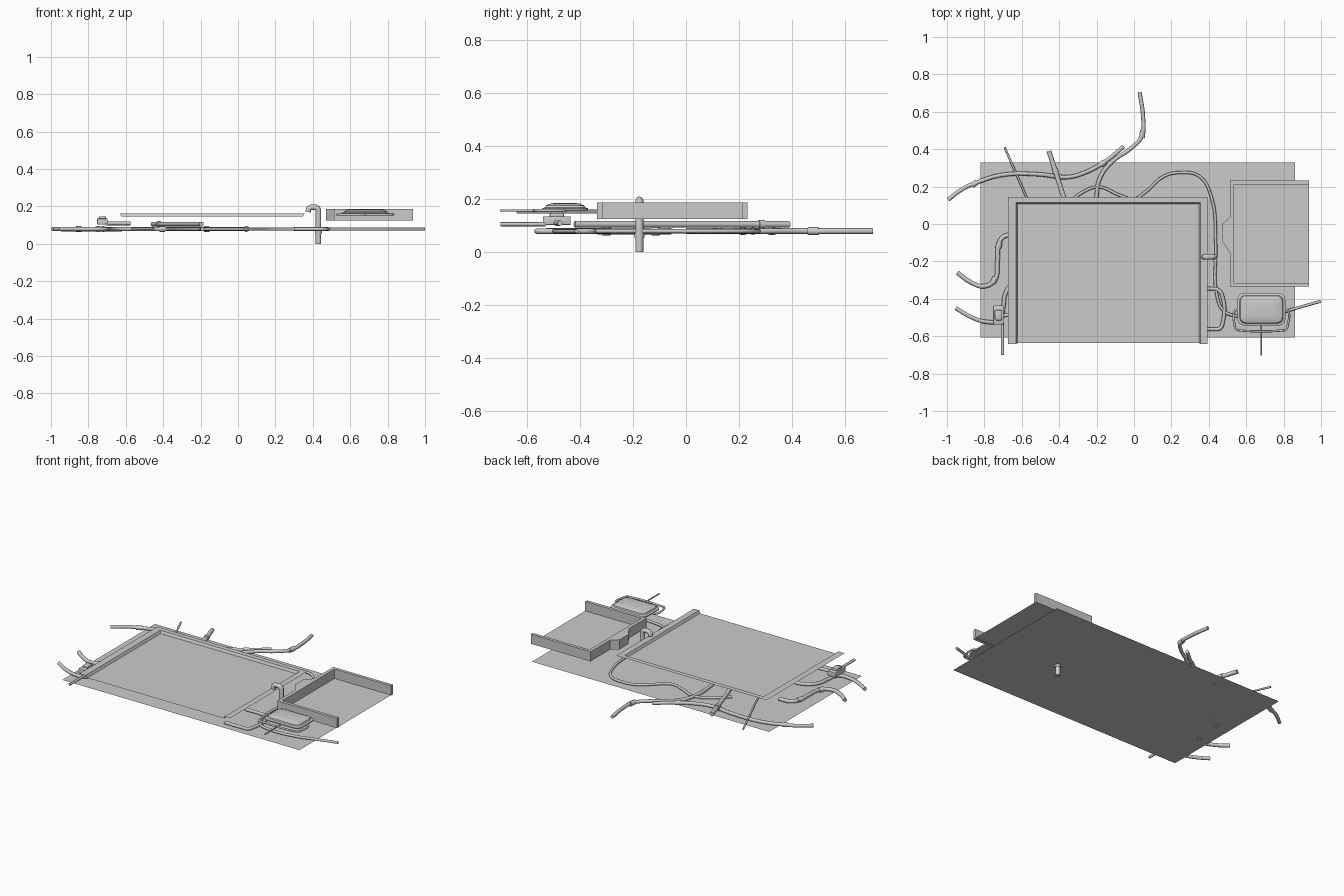
import bpy, bmesh
from mathutils import Vector
from math import pi

if "Cube" in bpy.data.objects:
    bpy.data.objects.remove(bpy.data.objects["Cube"])


def finish(name, bm, smooth=False):
    me = bpy.data.meshes.new(name)
    bmesh.ops.recalc_face_normals(bm, faces=bm.faces)
    bm.to_mesh(me)
    bm.free()
    ob = bpy.data.objects.new(name, me)
    bpy.context.collection.objects.link(ob)
    if smooth:
        for p in me.polygons:
            p.use_smooth = True
    return ob


def sheet(name, x0, x1, y0, y1, z):
    bm = bmesh.new()
    bm.faces.new([bm.verts.new(v) for v in
                  ((x0, y0, z), (x1, y0, z), (x1, y1, z), (x0, y1, z))])
    return finish(name, bm)


def box(name, x0, x1, y0, y1, z0, z1, bevel=0.0):
    bm = bmesh.new()
    bmesh.ops.create_cube(bm, size=1)
    for v in bm.verts:
        v.co = ((x0 + x1) / 2 + v.co.x * (x1 - x0),
                (y0 + y1) / 2 + v.co.y * (y1 - y0),
                (z0 + z1) / 2 + v.co.z * (z1 - z0))
    if bevel:
        bmesh.ops.bevel(bm, geom=bm.edges[:], offset=bevel, segments=2,
                        affect='EDGES', profile=0.5)
    return finish(name, bm)


def tube(name, pts, r, z=0.079, smooth=True, cyclic=False, res=5):
    """Round cable through 2D points (at height z) or 3D points."""
    cu = bpy.data.curves.new(name, 'CURVE')
    cu.dimensions = '3D'
    cu.bevel_depth = r
    cu.bevel_resolution = 2
    cu.use_fill_caps = True
    cu.resolution_u = res
    sp = cu.splines.new('BEZIER')
    sp.bezier_points.add(len(pts) - 1)
    for bp, p in zip(sp.bezier_points, pts):
        bp.co = p if len(p) == 3 else (p[0], p[1], z)
        bp.handle_left_type = bp.handle_right_type = 'AUTO' if smooth else 'VECTOR'
    sp.use_cyclic_u = cyclic
    ob = bpy.data.objects.new(name, cu)
    bpy.context.collection.objects.link(ob)
    return ob


def collar(name, a, b, r, z=0.079):
    return tube(name, [a, b], r, z, smooth=False, res=1)


# ground sheet under all the cables
sheet("base_sheet", -0.82, 0.86, -0.607, 0.33, 0.068)

# main panel: flat flange, sloped wall, sunken floor, open at the front
bm = bmesh.new()
rows = []
for x0, x1, y0, y1, z in ((-0.673, 0.393, -0.642, 0.145, 0.161),
                          (-0.63, 0.355, -0.642, 0.114, 0.161),
                          (-0.622, 0.347, -0.637, 0.106, 0.145)):
    rows.append([bm.verts.new(v) for v in
                 ((x0, y0, z), (x0, y1, z), (x1, y1, z), (x1, y0, z))])
for a, b in zip(rows, rows[1:]):
    for i in range(3):
        bm.faces.new((a[i], a[i + 1], b[i + 1], b[i]))
bm.faces.new(rows[-1])
finish("main_panel", bm)

# side tray: U-shaped wall with a bump on its left side, plus a floor
outline = [(0.935, -0.335), (0.513, -0.335), (0.513, -0.155), (0.47, -0.09),
           (0.47, 0.0), (0.513, 0.035), (0.513, 0.232), (0.935, 0.232),
           (0.935, 0.212), (0.535, 0.212), (0.535, -0.315), (0.935, -0.315)]
bm = bmesh.new()
face = bm.faces.new([bm.verts.new((x, y, 0.125)) for x, y in outline])
ext = bmesh.ops.extrude_face_region(bm, geom=[face])
for v in ext["geom"]:
    if isinstance(v, bmesh.types.BMVert):
        v.co.z = 0.187
finish("tray_wall", bm)
sheet("tray_floor", 0.52, 0.935, -0.33, 0.225, 0.127)

# domed pad: stacked rounded rectangles
bm = bmesh.new()


def ring(hx, hy, z, c):
    from math import cos, sin
    vs = []
    for k, (sx, sy) in enumerate(((1, 1), (-1, 1), (-1, -1), (1, -1))):
        for i in range(5):
            a = k * pi / 2 + i * pi / 8
            vs.append(bm.verts.new((0.681 + sx * (hx - c) + c * cos(a),
                                    -0.456 + sy * (hy - c) + c * sin(a), z)))
    return vs


rings = [ring(*p) for p in ((0.115, 0.074, 0.156, 0.03), (0.128, 0.087, 0.158, 0.035),
                            (0.128, 0.087, 0.165, 0.035), (0.116, 0.075, 0.169, 0.03),
                            (0.112, 0.072, 0.176, 0.03), (0.095, 0.056, 0.183, 0.028),
                            (0.06, 0.03, 0.186, 0.02))]
for a, b in zip(rings, rings[1:]):
    for i in range(20):
        j = (i + 1) % 20
        bm.faces.new((a[i], a[j], b[j], b[i]))
bm.faces.new(rings[0])
bm.faces.new(rings[-1])
finish("pad", bm, True)

# wire bracket around the pad and its front pin
tube("pad_bracket", [(0.556, -0.455), (0.541, -0.462), (0.538, -0.54), (0.546, -0.562),
                     (0.57, -0.569), (0.79, -0.569), (0.814, -0.562), (0.822, -0.54),
                     (0.822, -0.462), (0.808, -0.455)], 0.006, 0.157)
tube("pad_pin", [(0.681, -0.54), (0.681, -0.702)], 0.004, 0.157, False)

# hooked pipe
py = -0.176
tube("hook_pipe", [(0.43, py, 0.0), (0.43, py, 0.18), (0.426, py, 0.19), (0.415, py, 0.195),
                   (0.39, py, 0.195), (0.378, py, 0.19), (0.375, py, 0.17)], 0.015, smooth=False)
collar("hook_collar", (0.43, py, 0.055), (0.43, py, 0.09), 0.019)

# junction box on the left, with its arm and pin
box("junction_box", -0.753, -0.697, -0.54, -0.435, 0.102, 0.135, 0.004)
box("junction_cap", -0.745, -0.705, -0.515, -0.46, 0.13, 0.147, 0.007)
tube("junction_arm", [(-0.7, -0.49), (-0.575, -0.475)], 0.01, 0.109, False)
tube("junction_pin", [(-0.703, -0.53), (-0.703, -0.7)], 0.008, 0.105, False)

# cables running over the base sheet
tube("back_left_cable", [(-0.993, 0.13), (-0.92, 0.185), (-0.84, 0.222), (-0.70, 0.263),
                         (-0.5, 0.265), (-0.36, 0.25), (-0.27, 0.272), (-0.16, 0.33),
                         (-0.055, 0.415)], 0.011)
for a, b in (((-0.866, 0.208), (-0.838, 0.223)), ((-0.42, 0.253), (-0.39, 0.252)),
             ((-0.18, 0.315), (-0.155, 0.333))):
    collar("back_left_collar", a, b, 0.015)
tube("back_cable", [(0.03, 0.704), (0.048, 0.58), (0.042, 0.47), (-0.01, 0.41),
                    (-0.12, 0.33), (-0.18, 0.25), (-0.20, 0.15), (-0.19, 0.0)], 0.011)
collar("back_collar", (0.047, 0.5), (0.042, 0.46), 0.015)
tube("thick_rod", [(-0.455, 0.39), (-0.195, -0.42)], 0.013, 0.105, False)
collar("thick_rod_collar", (-0.425, 0.296), (-0.418, 0.274), 0.017, 0.105)
tube("thin_rod", [(-0.692, 0.41), (-0.45, -0.14)], 0.006, 0.082, False)
tube("long_cable", [(-0.38, 0.08), (-0.29, 0.16), (-0.19, 0.198), (-0.08, 0.155), (0.0, 0.135),
                    (0.06, 0.17), (0.16, 0.255), (0.25, 0.275), (0.35, 0.255), (0.415, 0.14),
                    (0.437, -0.1), (0.443, -0.38), (0.48, -0.465), (0.56, -0.493),
                    (0.75, -0.483), (0.85, -0.455), (0.998, -0.413)], 0.008)
tube("right_loop", [(0.3, -0.346), (0.41, -0.346), (0.45, -0.352), (0.472, -0.385),
                    (0.474, -0.53), (0.46, -0.558), (0.42, -0.562), (0.3, -0.562)], 0.010)
tube("left_cable", [(-0.945, -0.26), (-0.87, -0.313), (-0.80, -0.333), (-0.745, -0.30),
                    (-0.73, -0.2), (-0.725, -0.12), (-0.70, -0.07), (-0.62, -0.057)], 0.012)
collar("left_collar", (-0.755, -0.315), (-0.74, -0.285), 0.016)
collar("left_collar_upper", (-0.727, -0.13), (-0.718, -0.1), 0.016)
tube("front_left_cable", [(-0.953, -0.45), (-0.87, -0.498), (-0.79, -0.523), (-0.72, -0.515),
                          (-0.698, -0.44), (-0.69, -0.38), (-0.65, -0.32), (-0.57, -0.29)], 0.011)

# smooth the round boxes while keeping their edges
for name in ("junction_box", "junction_cap", "pad"):
    ob = bpy.data.objects[name]
    bpy.ops.object.select_all(action='DESELECT')
    ob.select_set(True)
    bpy.context.view_layer.objects.active = ob
    bpy.ops.object.shade_smooth_by_angle()
